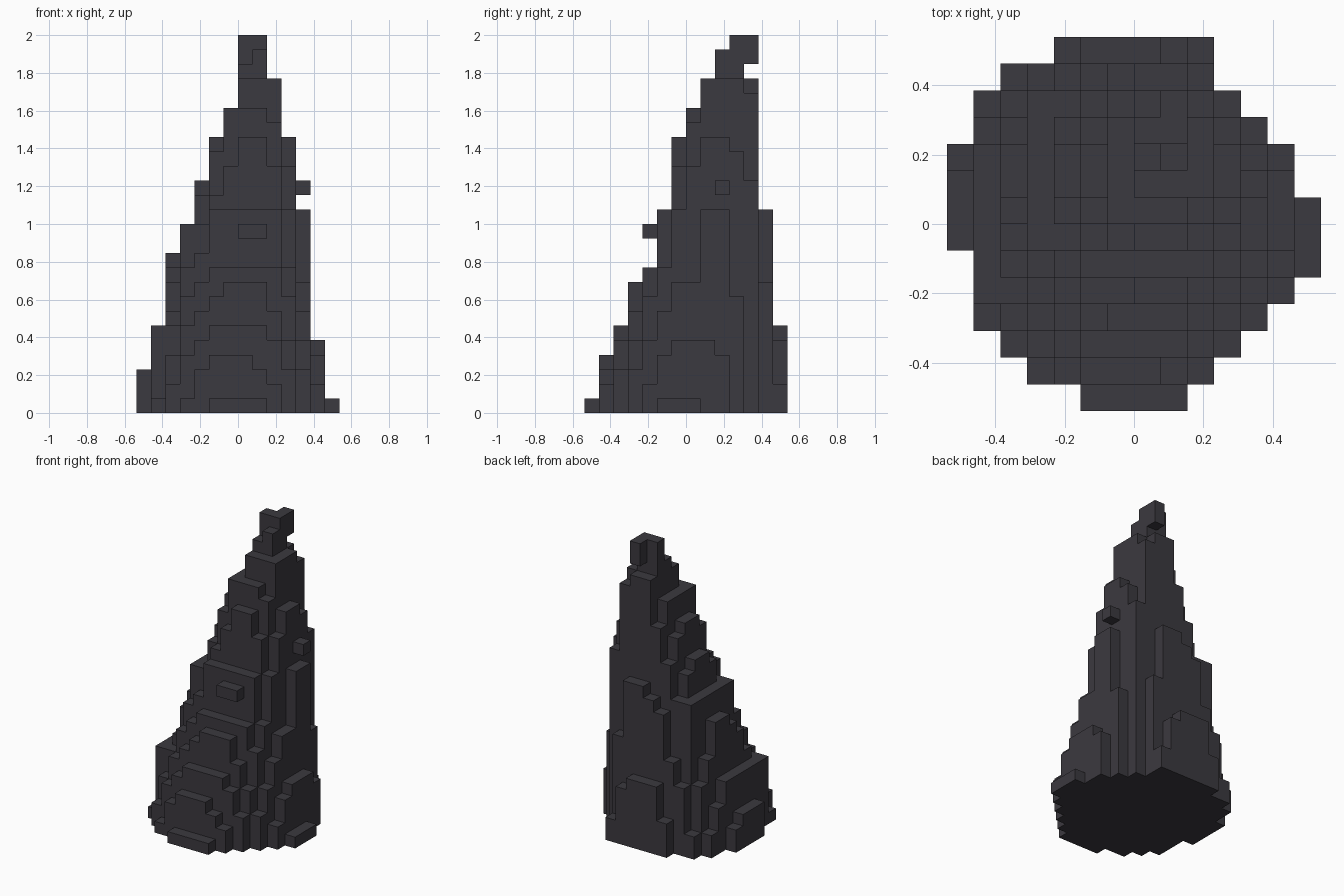
import bpy
import bmesh
from mathutils import Vector

cube = bpy.data.objects.get("Cube")
if cube:
    bpy.data.objects.remove(cube, do_unlink=True)

GRID, LAYERS = 14, 26
SIZE = 2 / LAYERS

# Footprint: first and last block column of every row, front to back
FOOTPRINT = [(5, 8), (3, 9), (2, 10), (1, 11), (1, 12), (1, 13), (0, 13),
             (0, 13), (0, 12), (0, 12), (1, 11), (1, 10), (2, 9), (4, 9)]

# Number of layers each side stays put before it steps in by one block
LEFT = (3, 3, 5, 2, 3, 3, 2, 5)
RIGHT = (1, 4, 9, 5, 4)
FRONT = (1, 3, 2, 3, 1, 4, 5, 2, 2)
BACK = (6, 8, 12)


def side_profile(runs):
    """For every layer, the block step and the smooth slope through it."""
    return [(step, step - 0.4 + 0.8 * (k + 0.5) / run)
            for step, run in enumerate(runs) for k in range(run)]


def box(cols, rows, layers):
    """All blocks in the given half-open ranges."""
    return {(c, r, z) for c in range(*cols) for r in range(*rows)
            for z in range(*layers)}


# Body: rounded layers shrinking towards a leaning peak
blocks = set()
sides = zip(*(side_profile(runs) for runs in (LEFT, RIGHT, FRONT, BACK)))
for layer, (left, right, front, back) in enumerate(sides):
    middle_x = (left[1] + GRID - right[1]) / 2
    middle_y = (front[1] + GRID - back[1]) / 2
    radius_x = middle_x - left[1]
    radius_y = middle_y - front[1]
    for row in range(front[0], GRID - back[0]):
        first, last = FOOTPRINT[row]
        for col in range(max(left[0], first), min(GRID - right[0], last + 1)):
            u = (col + 0.5 - middle_x) / radius_x
            v = (row + 0.5 - middle_y) / radius_y
            if u * u + v * v < 1:
                blocks.add((col, row, layer))

# Bottom slab fills the whole footprint
for row, (first, last) in enumerate(FOOTPRINT):
    blocks |= box((first, last + 1), (row, row + 1), (0, 1))

# Flat ledges on the right-hand, front and rear faces
blocks |= box((1, 2), (4, 10), (0, 6))
blocks |= box((3, 5), (6, 12), (0, 13))
blocks |= box((6, 7), (7, 11), (0, 21))
blocks |= box((5, 10), (5, 7), (0, 14))
blocks |= box((5, 10), (4, 6), (0, 10))
blocks |= box((9, 10), (8, 11), (0, 23))
blocks |= box((9, 10), (11, 12), (0, 22))
blocks |= box((10, 11), (11, 12), (0, 16))

# Worn-away corners
blocks -= box((1, 2), (3, 4), (1, 6))
blocks -= box((11, 12), (10, 12), (8, 14))
blocks -= box((11, 12), (4, 8), (9, 14))

# Crooked tip
blocks |= box((7, 9), (9, 11), (23, 24))
blocks |= {(8, 9, 24), (7, 10, 24), (8, 10, 24), (8, 11, 24)}
blocks |= {(7, 10, 25), (8, 10, 25), (8, 11, 25)}

# Loose knobs on the front and side
blocks |= {(7, 4, 12), (8, 4, 12), (11, 9, 15)}

# Outer faces only
bm = bmesh.new()
origin = Vector((GRID / 2, GRID / 2, 0))
for block in sorted(blocks):
    for axis in range(3):
        for side in (0, 1):
            neighbour = list(block)
            neighbour[axis] += 1 if side else -1
            if tuple(neighbour) in blocks:
                continue
            corners = []
            for a, b in ((0, 0), (1, 0), (1, 1), (0, 1)):
                corner = Vector(block)
                corner[axis] += side
                corner[(axis + 1) % 3] += a
                corner[(axis + 2) % 3] += b
                corners.append(bm.verts.new((corner - origin) * SIZE))
            bm.faces.new(corners if side else corners[::-1])
bmesh.ops.remove_doubles(bm, verts=bm.verts, dist=SIZE / 100)

mesh = bpy.data.meshes.new("rock_spire")
bm.to_mesh(mesh)
bm.free()

# Dark stone
stone = bpy.data.materials.new("dark_stone")
stone.use_nodes = True
colour = (0.044, 0.041, 0.05, 1)
stone.diffuse_color = colour
shader = stone.node_tree.nodes["Principled BSDF"]
shader.inputs["Base Color"].default_value = colour
shader.inputs["Roughness"].default_value = 0.9
mesh.materials.append(stone)

spire = bpy.data.objects.new("rock_spire", mesh)
bpy.context.collection.objects.link(spire)
